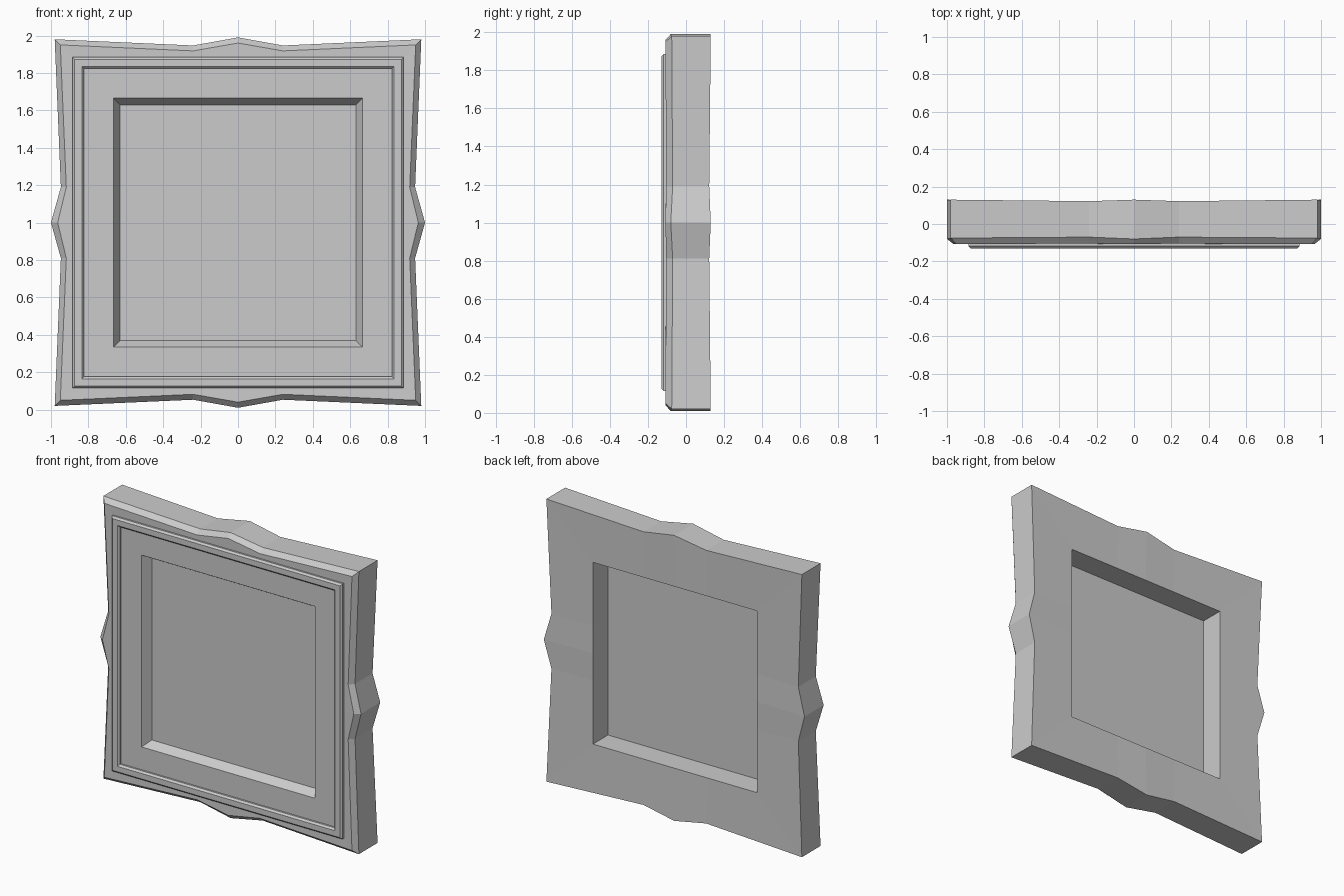
import bpy, bmesh

if "Cube" in bpy.data.objects:
    bpy.data.objects.remove(bpy.data.objects["Cube"])

CZ = 1.0  # height of the frame centre


def square(half, y):
    """Four-corner loop."""
    return [(sx * half, y, CZ + sz * half)
            for sx, sz in ((-1, -1), (1, -1), (1, 1), (-1, 1))]


def loop16(corner, tip, shoulder, ys, side_tip=None, side_sh=None, px=0.24, pz=0.19):
    """Sixteen-point loop: each side has a corner, two shoulders and a centre tip."""
    side_tip = tip if side_tip is None else side_tip
    side_sh = shoulder if side_sh is None else side_sh
    yc, ysh, yt = ys
    bottom = [(-corner, yc, -corner), (-px, ysh, -shoulder), (0, yt, -tip), (px, ysh, -shoulder)]
    right = [(corner, yc, -corner), (side_sh, ysh, -pz), (side_tip, yt, 0), (side_sh, ysh, pz)]
    half = bottom + right
    pts = half + [(-x, y, -z) for x, y, z in half]
    return [(x, y, z + CZ) for x, y, z in pts]


def flat16(half, y):
    return loop16(half, half, half, (y, y, y))


def skin(name, loops, closed=False, fill=False):
    """Join successive loops with quads."""
    bm = bmesh.new()
    rows = [[bm.verts.new(p) for p in lp] for lp in loops]
    n = len(rows[0])
    pairs = list(zip(rows, rows[1:]))
    if closed:
        pairs.append((rows[-1], rows[0]))
    for a, b in pairs:
        for i in range(n):
            j = (i + 1) % n
            bm.faces.new((a[i], a[j], b[j], b[i]))
    if fill:
        bm.faces.new(rows[-1])
    bmesh.ops.recalc_face_normals(bm, faces=bm.faces)
    me = bpy.data.meshes.new(name)
    bm.to_mesh(me)
    bm.free()
    ob = bpy.data.objects.new(name, me)
    bpy.context.collection.objects.link(ob)
    return ob


# Frame body: back opening, wavy outer wall, front chamfer, sloped front opening
skin("frame", [
    flat16(0.63, 0.12),
    loop16(0.98, 0.99, 0.947, (0.13, 0.122, 0.13), side_tip=1.0),
    loop16(0.98, 0.99, 0.947, (-0.075, -0.07, -0.08), side_tip=1.0),
    loop16(0.95, 0.96, 0.918, (-0.108, -0.104, -0.108), side_tip=0.964),
    flat16(0.88, -0.105),
    flat16(0.665, -0.105),
    flat16(0.63, -0.045),
], closed=True)

# Raised square moulding on the front face
skin("moulding", [square(h, y) for h, y in (
    (0.885, -0.10), (0.885, -0.118), (0.873, -0.13),
    (0.835, -0.13), (0.823, -0.118), (0.823, -0.10))])

# Picture panel inside the opening
skin("panel", [square(0.63, -0.045)], fill=True)
